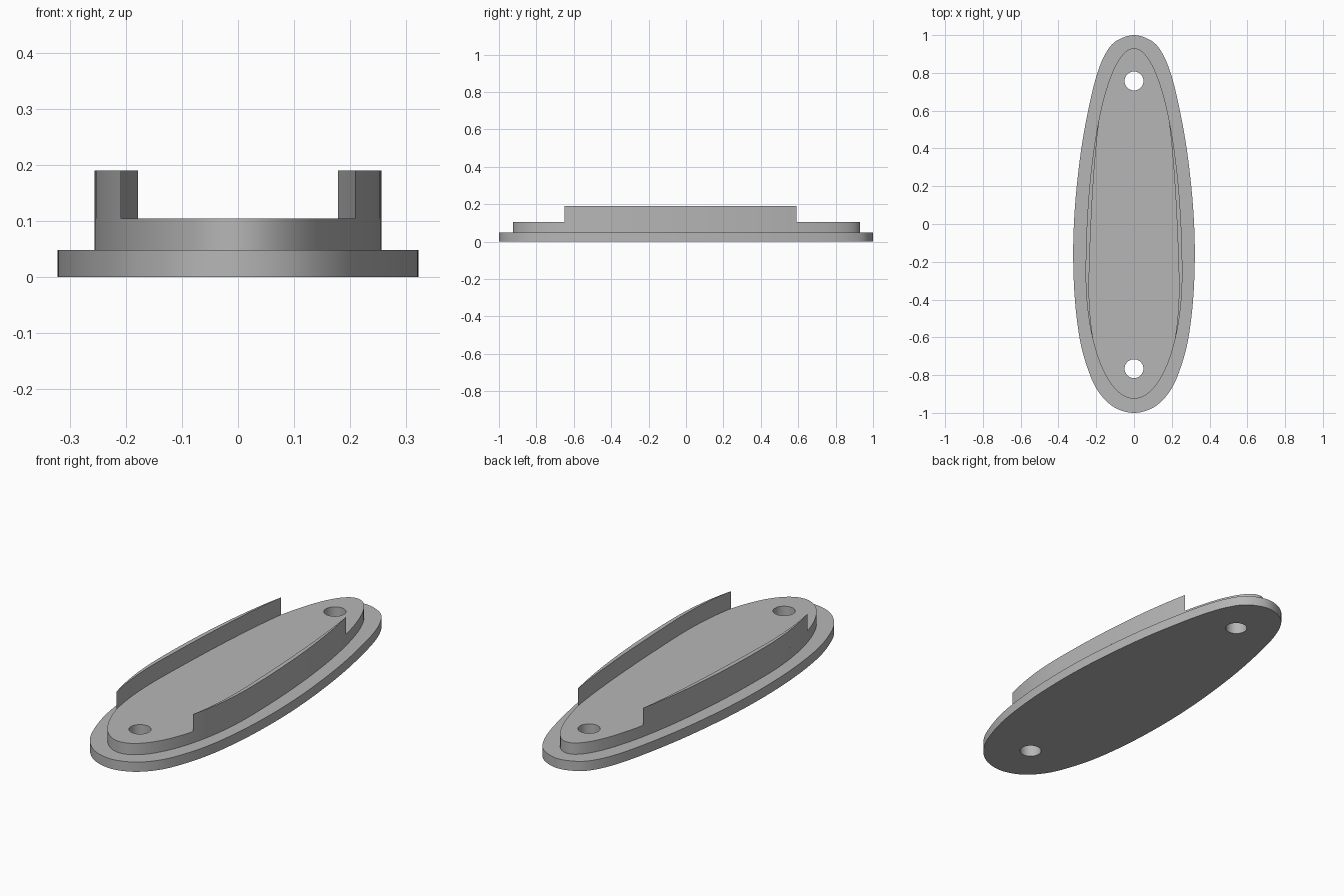
import bpy
import bmesh
import math
from mathutils import Vector

cube = bpy.data.objects.get("Cube")
if cube:
    bpy.data.objects.remove(cube, do_unlink=True)

grey = bpy.data.materials.new("plain grey")
grey.use_nodes = True
colour = (0.47, 0.47, 0.47, 1)
grey.diffuse_color = colour
grey.node_tree.nodes["Principled BSDF"].inputs["Base Color"].default_value = colour

BASE_TOP, PLATE_TOP, RAIL_TOP = 0.048, 0.104, 0.19
HOLE_RADIUS = 0.05
HOLES = (0.757, -0.766)
WIDEST_Y, HALF_WIDTH = -0.27, 0.256      # raised plate
PLATE_BACK, PLATE_FRONT = 0.93, -0.925
RAIL_BACK, RAIL_FRONT = 0.59, -0.65


def slab(name, loops, z0, z1):
    """Extrude closed outlines (the first is the rim, the rest are holes)."""
    curve = bpy.data.curves.new(name, "CURVE")
    curve.dimensions = "2D"
    curve.fill_mode = "BOTH"
    curve.extrude = (z1 - z0) / 2
    for loop in loops:
        spline = curve.splines.new("POLY")
        spline.points.add(len(loop) - 1)
        for point, (x, y) in zip(spline.points, loop):
            point.co = (x, y, 0, 1)
        spline.use_cyclic_u = True
    obj = bpy.data.objects.new(name, curve)
    bpy.context.collection.objects.link(obj)
    bpy.ops.object.select_all(action="DESELECT")
    obj.select_set(True)
    bpy.context.view_layer.objects.active = obj
    bpy.ops.object.convert(target="MESH")
    obj = bpy.context.object
    obj.name = name
    bm = bmesh.new()
    bm.from_mesh(obj.data)
    bmesh.ops.translate(bm, verts=bm.verts, vec=(0, 0, (z0 + z1) / 2))
    bmesh.ops.remove_doubles(bm, verts=bm.verts, dist=0.0001)
    bmesh.ops.recalc_face_normals(bm, faces=bm.faces)
    bm.to_mesh(obj.data)
    bm.free()
    obj.data.materials.clear()
    obj.data.materials.append(grey)
    bpy.ops.object.shade_smooth_by_angle(angle=math.radians(30))
    return obj


def hole(y, steps=40):
    angles = [math.tau * i / steps for i in range(steps)]
    return [(HOLE_RADIUS * math.cos(a), y + HOLE_RADIUS * math.sin(a)) for a in angles]


def smooth_profile(points, steps=6):
    """Smooth curve passing through every profile point."""
    pts = [Vector(p) for p in points]
    mirror = lambda p: Vector((-p.x, p.y))
    pts = [mirror(pts[1])] + pts + [mirror(pts[-2])]
    result = []
    for a, b, c, d in zip(pts, pts[1:], pts[2:], pts[3:]):
        for i in range(steps):
            t = i / steps
            result.append(0.5 * (2 * b + (c - a) * t + (2 * a - 5 * b + 4 * c - d) * t**2
                                 + (3 * b - a - 3 * c + d) * t**3))
    return result + [pts[-2]]


def plate_half_width(y):
    reach = (PLATE_BACK if y > WIDEST_Y else PLATE_FRONT) - WIDEST_Y
    return HALF_WIDTH * math.sqrt(max(0, 1 - ((y - WIDEST_Y) / reach) ** 2))


# Base flange: half outline from back to front, mirrored
half = smooth_profile([(0, 1), (0.095, 0.968), (0.152, 0.9), (0.2, 0.78), (0.245, 0.59),
                       (0.283, 0.37), (0.312, 0.1), (0.322, -0.15), (0.313, -0.4),
                       (0.285, -0.62), (0.24, -0.78), (0.187, -0.89), (0.105, -0.97), (0, -1)])
outline = [tuple(p) for p in half] + [(-p.x, p.y) for p in half[-2:0:-1]]
holes = [hole(y) for y in HOLES]
slab("base_flange", [outline] + holes, 0, BASE_TOP)

# Raised plate: egg-shaped outline
oval = []
for i in range(128):
    a = math.tau * i / 128
    reach = PLATE_BACK - WIDEST_Y if math.sin(a) > 0 else WIDEST_Y - PLATE_FRONT
    oval.append((HALF_WIDTH * math.cos(a), WIDEST_Y + reach * math.sin(a)))
slab("raised_plate", [oval] + holes, BASE_TOP, PLATE_TOP)

# Side rails: slim crescents that follow the plate edge
STEPS = 40
outer, inner = [], []
for i in range(STEPS + 1):
    u = i / STEPS
    y = RAIL_FRONT + (RAIL_BACK - RAIL_FRONT) * u
    x = plate_half_width(y)
    outer.append((x, y))
    inner.append((x - 0.022 * 4 * u * (1 - u), y))
crescent = outer + inner[-2:0:-1]
for name, side in (("left_rail", 1), ("right_rail", -1)):
    slab(name, [[(side * x, y) for x, y in crescent]], PLATE_TOP, RAIL_TOP)
